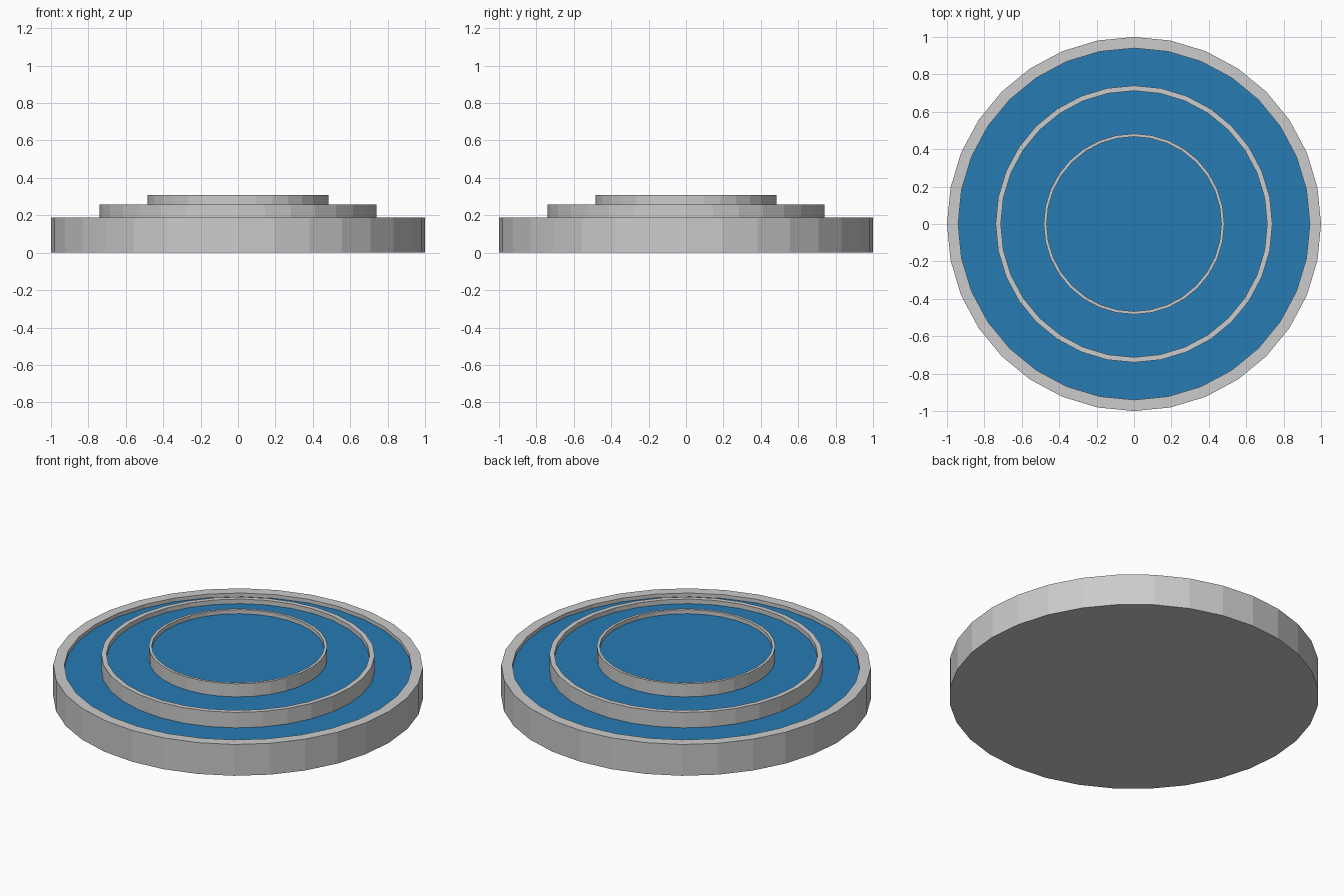
import bpy, bmesh
from math import cos, sin, tau

if "Cube" in bpy.data.objects:
    bpy.data.objects.remove(bpy.data.objects["Cube"])

SIDES = 32

water_mat = bpy.data.materials.new("water_blue")
water_mat.diffuse_color = (0.02, 0.2, 0.45, 1)
water_mat.use_nodes = True
water_mat.node_tree.nodes["Principled BSDF"].inputs["Base Color"].default_value = water_mat.diffuse_color


def lathe(name, profile, mat=None):
    """Revolve a (radius, z) profile with flat facets; zero radius closes at the axis."""
    bm = bmesh.new()
    rings = []
    for r, z in profile:
        n = 1 if r == 0 else SIDES
        rings.append([bm.verts.new((r * cos(tau * i / SIDES), r * sin(tau * i / SIDES), z))
                      for i in range(n)])
    for a, b in zip(rings, rings[1:]):
        if len(a) == 1:
            bm.faces.new(b[::-1])
            bm.verts.remove(a[0])
        elif len(b) == 1:
            bm.faces.new(a)
            bm.verts.remove(b[0])
        else:
            for i in range(SIDES):
                j = (i + 1) % SIDES
                bm.faces.new((a[i], a[j], b[j], b[i]))
    mesh = bpy.data.meshes.new(name)
    bm.to_mesh(mesh)
    bm.free()
    ob = bpy.data.objects.new(name, mesh)
    bpy.context.collection.objects.link(ob)
    if mat:
        mesh.materials.append(mat)
    return ob


# tier: name, outer radius, inner radius, bottom, floor, rim height, water level
tiers = [
    ("lower", 1.0, 0.94, 0.0, 0.06, 0.187, 0.165),
    ("middle", 0.74, 0.712, 0.06, 0.12, 0.257, 0.230),
    ("upper", 0.483, 0.467, 0.12, 0.18, 0.308, 0.284),
]

for k, (name, ro, ri, bottom, floor, rim, level) in enumerate(tiers):
    # basin: closed underside, outer wall, rim, inner wall, floor
    lathe(name + "_basin", [(0, bottom), (ro, bottom), (ro, rim),
                            (ri, rim), (ri, floor), (0, floor)])
    # water: ring around the next tier, or a full disc at the top
    inner = tiers[k + 1][1] if k + 1 < len(tiers) else 0
    lathe(name + "_water", [(ri, level), (inner, level)], water_mat)
